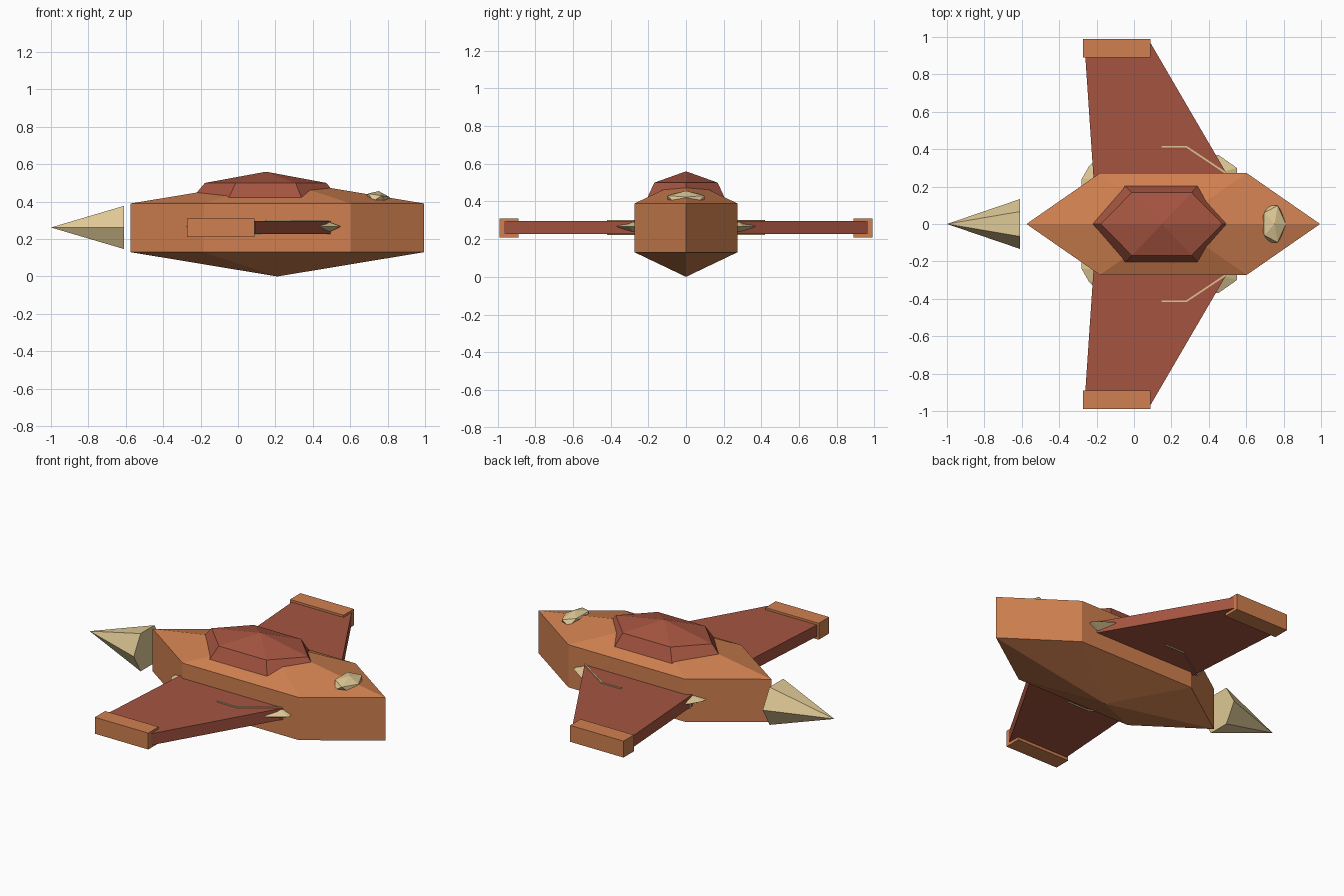
import bpy
import bmesh
from mathutils import Matrix, Vector

cube = bpy.data.objects.get("Cube")
if cube:
    bpy.data.objects.remove(cube, do_unlink=True)


def make_material(name, color):
    mat = bpy.data.materials.new(name)
    mat.use_nodes = True
    mat.diffuse_color = (*color, 1)
    mat.node_tree.nodes["Principled BSDF"].inputs["Base Color"].default_value = (*color, 1)
    return mat


ORANGE = make_material("orange hull", (0.63, 0.216, 0.08))
RED = make_material("rust red", (0.376, 0.089, 0.051))
TAN = make_material("pale tan", (0.73, 0.58, 0.30))


def finish(bm, name, mat):
    bmesh.ops.recalc_face_normals(bm, faces=bm.faces)
    mesh = bpy.data.meshes.new(name)
    bm.to_mesh(mesh)
    bm.free()
    mesh.materials.append(mat)
    obj = bpy.data.objects.new(name, mesh)
    bpy.context.collection.objects.link(obj)
    return obj


def loft(name, mat, rings):
    """Join rings of equal length; a ring of one point is an apex."""
    bm = bmesh.new()
    rows = [[bm.verts.new(p) for p in ring] for ring in rings]
    for a, b in zip(rows, rows[1:]):
        n = max(len(a), len(b))
        for i in range(n):
            j = (i + 1) % n
            if len(a) == 1:
                bm.faces.new((a[0], b[i], b[j]))
            elif len(b) == 1:
                bm.faces.new((a[i], a[j], b[0]))
            else:
                bm.faces.new((a[i], a[j], b[j], b[i]))
    for row in (rows[0], rows[-1]):
        if len(row) > 2:
            bm.faces.new(row)
    return finish(bm, name, mat)


def slab(name, mat, outline, low, high):
    return loft(name, mat, [[(x, y, z) for x, y in outline] for z in (low, high)])


def hexagon(cx, tip, half, width, z):
    return [(cx + tip, 0, z), (cx + half, width, z), (cx - half, width, z),
            (cx - tip, 0, z), (cx - half, -width, z), (cx + half, -width, z)]


# Hull with pointed ends and shallow pyramids above and below
hull_rings = [hexagon(0.21, 0.785, 0.393, 0.272, z) for z in (0.13, 0.39)]
loft("hull", ORANGE, [[(0.21, 0, 0)], *hull_rings, [(0.21, 0, 0.52)]])

# Faceted canopy
loft("canopy", RED, [hexagon(0.145, 0.39, 0.195, 0.205, 0.42),
                     hexagon(0.148, 0.325, 0.16, 0.168, 0.5),
                     [(0.15, 0, 0.56)]])

# Six-sided tail spike
bm = bmesh.new()
bmesh.ops.create_cone(bm, cap_ends=True, segments=6, radius1=0.133, radius2=0, depth=0.39,
                      matrix=Matrix.Translation((-0.805, 0, 0.262))
                      @ Matrix.Rotation(-1.5707963, 4, "Y"))
finish(bm, "tail_spike", TAN)

# Faceted gem on the nose
bm = bmesh.new()
bmesh.ops.create_icosphere(bm, subdivisions=1, radius=1)
gem = finish(bm, "nose_gem", TAN)
gem.scale = (0.073, 0.115, 0.04)
gem.location = (0.745, 0, 0.417)
gem.rotation_euler = (0, 0.17, 0)


def ribbon(name, side, path, low, high):
    """Thin vertical strip following a path on the wing."""
    pts = [Vector(p) for p in path]
    outline = pts + [p - Vector((0.004, 0.008)) for p in reversed(pts)]
    slab(name, TAN, [(p.x, side * p.y) for p in outline], low, high)


# Wings, tip blocks and the shards set in the wing roots
for label, s in (("right", -1), ("left", 1)):
    wing = [(-0.21, 0.15), (0.565, 0.15), (0.09, 0.965), (-0.265, 0.965)]
    slab(label + "_wing", RED, [(x, s * y) for x, y in wing], 0.227, 0.297)

    block = [(-0.272, 0.89), (0.088, 0.89), (0.088, 0.99), (-0.272, 0.99)]
    slab(label + "_wing_tip", ORANGE, [(x, s * y) for x, y in block], 0.21, 0.31)

    middle = [(0.55, 0.2), (0.55, 0.3), (0.45, 0.37),
              (-0.18, 0.37), (-0.24, 0.31), (-0.28, 0.24), (-0.28, 0.2)]
    inner = [(0.5, 0.2), (0.48, 0.28), (0.4, 0.31),
             (-0.13, 0.31), (-0.19, 0.28), (-0.21, 0.24), (-0.21, 0.2)]
    loft(label + "_root_shard", TAN,
         [[(x, s * y, z) for x, y in ring]
          for ring, z in ((inner, 0.236), (middle, 0.268), (inner, 0.294))])

    ridge = [(0.15, 0.418), (0.28, 0.418), (0.49, 0.278)]
    ribbon(label + "_upper_ridge", s, ridge, 0.27, 0.303)
    ribbon(label + "_lower_ridge", s, [(0.27 - x, y) for x, y in ridge], 0.221, 0.25)
